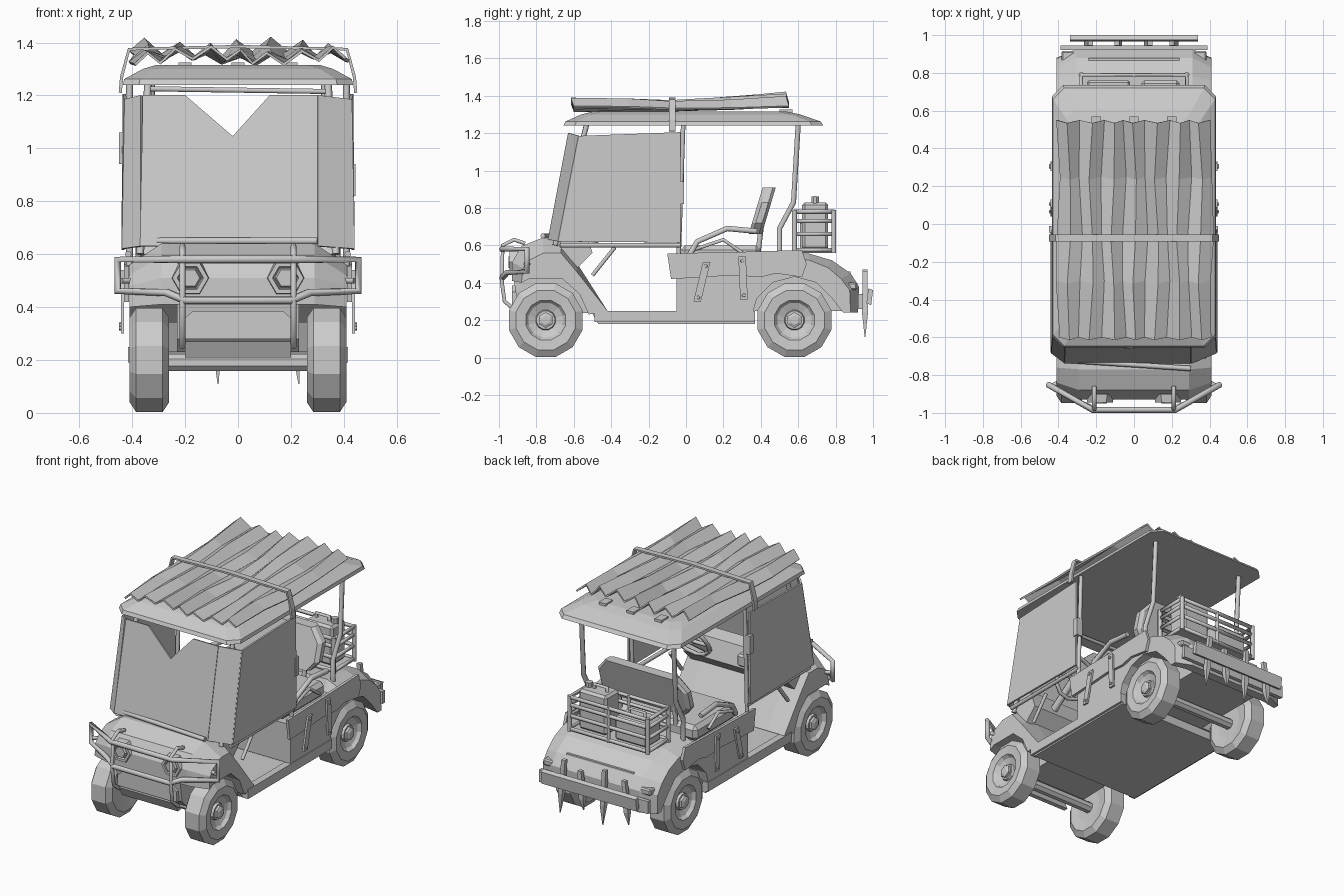
import bpy, bmesh, math
from math import sin, cos, pi
from mathutils import Vector

if "Cube" in bpy.data.objects:
    bpy.data.objects.remove(bpy.data.objects["Cube"])


def finish(name, bm, mirror=False, solid=0):
    bmesh.ops.recalc_face_normals(bm, faces=bm.faces)
    me = bpy.data.meshes.new(name)
    bm.to_mesh(me)
    bm.free()
    ob = bpy.data.objects.new(name, me)
    bpy.context.collection.objects.link(ob)
    if solid:
        m = ob.modifiers.new("thickness", 'SOLIDIFY')
        m.thickness, m.offset = solid, 0
    if mirror:
        ob.modifiers.new("mirror", 'MIRROR')
    return ob


def loft(name, secs, mirror=False, cap=True, close=True, solid=0):
    """Bridge point loops of equal length."""
    bm = bmesh.new()
    rings = [[bm.verts.new(p) for p in s] for s in secs]
    n = len(rings[0])
    for a, b in zip(rings, rings[1:]):
        for i in range(n if close else n - 1):
            j = (i + 1) % n
            bm.faces.new((a[i], a[j], b[j], b[i]))
    if cap:
        bm.faces.new(rings[0])
        bm.faces.new(rings[-1])
    return finish(name, bm, mirror, solid)


def prism(name, yz, x0, x1, mirror=False):
    return loft(name, [[(x, y, z) for y, z in yz] for x in (x0, x1)], mirror)


def plate(name, pts, t=0.012, mirror=False):
    bm = bmesh.new()
    bm.faces.new([bm.verts.new(p) for p in pts])
    return finish(name, bm, mirror, t)


def box(name, x0, x1, y0, y1, z0, z1, mirror=False, bevel=0):
    bm = bmesh.new()
    bmesh.ops.create_cube(bm, size=1)
    for v in bm.verts:
        v.co = ((x0 + x1) / 2 + v.co.x * (x1 - x0), (y0 + y1) / 2 + v.co.y * (y1 - y0),
                (z0 + z1) / 2 + v.co.z * (z1 - z0))
    if bevel:
        bmesh.ops.bevel(bm, geom=bm.edges[:], offset=bevel, segments=1, affect='EDGES')
    return finish(name, bm, mirror)


def tube(name, pts, r=0.014, closed=False, mirror=False):
    cu = bpy.data.curves.new(name, 'CURVE')
    cu.dimensions, cu.bevel_depth, cu.bevel_resolution, cu.use_fill_caps = '3D', r, 1, True
    sp = cu.splines.new('POLY')
    sp.points.add(len(pts) - 1)
    for p, c in zip(sp.points, pts):
        p.co = (*c, 1)
    sp.use_cyclic_u = closed
    tmp = bpy.data.objects.new(name + "_path", cu)
    bpy.context.collection.objects.link(tmp)
    bm = bmesh.new()
    me = bpy.data.meshes.new_from_object(tmp.evaluated_get(bpy.context.evaluated_depsgraph_get()))
    bm.from_mesh(me)
    bpy.data.objects.remove(tmp)
    return finish(name, bm, mirror)


def disc(axis, c, r, d, n):
    """Ring of n points around an axis, moved d along it."""
    out = []
    for i in range(n):
        a = 2 * pi * (i + .5) / n
        u, v = r * cos(a), r * sin(a)
        out.append({'x': (c[0] + d, c[1] + u, c[2] + v), 'y': (c[0] + v, c[1] + d, c[2] + u),
                    'z': (c[0] + u, c[1] + v, c[2] + d)}[axis])
    return out


def lathe(name, axis, c, prof, n, mirror=False):
    return loft(name, [disc(axis, c, r, d, n) for d, r in prof], mirror)


# wheels, hub nuts and axles
tyre = [(.27, .10), (.26, .165), (.285, .204), (.385, .204), (.41, .165), (.405, .11),
        (.385, .095), (.37, .055), (.385, .05)]
for tag, y in (("front", -.75), ("rear", .58)):
    lathe(tag + "_wheels", 'x', (0, y, .2), tyre, 12, True)
    lathe(tag + "_hub_nuts", 'x', (0, y, .2), [(.37, .042), (.40, .042), (.408, .025)], 6, True)
    lathe(tag + "_axle", 'x', (0, y, .19), [(-.3, .035), (.3, .035)], 8)

# floor pan with side sills
prism("floor", [(-.5, .235), (-.47, .18), (.37, .18), (.37, .235)], -.40, .40)
box("sills", .37, .415, -.49, .37, .19, .25, True)

# front cowl with wheel arches
inner = [(-.93, .41), (-.93, .51), (-.88, .595), (-.77, .64), (-.66, .63), (-.58, .5), (-.42, .25),
         (-.52, .23), (-.57, .34), (-.66, .42), (-.84, .42)]
outer = [(-.88, .40), (-.87, .48), (-.84, .52), (-.76, .56), (-.67, .56), (-.585, .46), (-.42, .25),
         (-.52, .23), (-.57, .34), (-.66, .42), (-.84, .42)]
loft("front_cowl", [[(x, y, z) for y, z in p] for x, p in
                    ((-.41, outer), (-.29, inner), (.29, inner), (.41, outer))])
prism("front_inner_box", [(-.9, .28), (-.92, .41), (-.6, .45), (-.5, .24), (-.85, .23)], -.23, .23)
loft("grille", [[(-.17, y, .385), (.17, y, .385), (.21, y, .35), (.21, y, .28), (-.21, y, .28), (-.21, y, .35)]
                for y in (-.9, -.93)])
prism("bash_plate", [(-.93, .27), (-.90, .21), (-.87, .21), (-.9, .27)], -.2, .2)
lathe("headlight_rims", 'y', (.18, 0, .51), [(-.90, .075), (-.945, .068), (-.945, .05), (-.93, .045)], 6, True)
lathe("headlight_lenses", 'y', (.18, 0, .51), [(-.92, .045), (-.95, .035)], 6, True)
tube("hood_rod", [(-.31, -.725, .65), (.3, -.765, .65)], .014)

# dashboard, cup tray and steering
prism("dashboard", [(-.68, .6), (-.63, .7), (-.54, .68), (-.5, .56), (-.58, .48)], -.37, .37)
box("cup_tray", -.3, -.08, -.54, -.4, .62, .7, bevel=.012)
for i, x in enumerate((-.24, -.14)):
    lathe("cup_%d" % i, 'z', (x, -.47, 0), [(.69, .035), (.715, .035)], 8)
hub = Vector((.2, -.33, .74))
u, v = Vector((1, 0, 0)), Vector((0, .5, .86))
ring = [hub + .13 * (u * cos(a * pi / 6) + v * sin(a * pi / 6)) for a in range(12)]
tube("steering_wheel", ring, .013, True)
tube("steering_spokes", [ring[0], hub, ring[6]], .012)
tube("steering_column", [hub, (.2, -.6, .55)], .025)
tube("dash_struts", [(.38, -.5, .44), (.38, -.38, .59)], .012, mirror=True)

# rear body with wheel arches
arch = [(.58 + .232 * cos(a * pi / 6), .2 + .232 * sin(a * pi / 6)) for a in range(1, 6)]
low = [(.36, .25), (-.05, .25)]
rin = [(-.05, .5), (.44, .5), (.47, .57), (.66, .555), (.78, .52), (.88, .45), (.925, .38), (.92, .24), (.86, .24)]
rout = [(-.05, .5), (.44, .5), (.47, .53), (.66, .52), (.76, .48), (.83, .42), (.875, .36), (.88, .24), (.84, .24)]
loft("rear_body", [[(x, y, z) for y, z in p + arch + low] for x, p in
                   ((-.41, rout), (-.31, rin), (.31, rin), (.41, rout))])
box("rear_inner_box", -.24, .24, .36, .88, .25, .46)
box("tail_lights", .31, .385, .86, .915, .36, .40, True, .008)

# bench seat, backrest, armrests
box("seat_cushion", -.35, .35, -.03, .4, .5, .6, bevel=.025)
back = [(-.27, .66), (-.32, .72), (-.32, .83), (-.25, .91), (.25, .91), (.32, .83), (.32, .72), (.27, .66)]
loft("seat_back", [[(x * s, .34 + o + (z - .66) * .3, z) for x, z in back]
                   for s, o in ((.93, -.005), (1, .015), (1, .05), (.93, .065))])
tube("back_brackets", [(.2, .38, .52), (.2, .41, .76)], .016, mirror=True)
tube("armrests", [(.37, .02, .55), (.37, .06, .62), (.37, .22, .69), (.37, .38, .675)], .017, mirror=True)
tube("armrest_stays", [(.37, .05, .58), (.37, .2, .63), (.37, .3, .56)], .011, mirror=True)

# side armour with bolted straps
prism("side_armour", [(-.1, .555), (-.08, .42), (.1, .43), (.25, .44), (.4, .43), (.48, .45), (.62, .43),
                      (.645, .5), (.62, .575), (.3, .565), (.05, .56)], .412, .43, True)
for i, (a, b) in enumerate((((.06, .3), (.11, .51)), ((.31, .31), (.3, .54)))):
    prism("armour_strap_%d" % i, [(a[0] - .02, a[1]), (a[0] + .02, a[1]), (b[0] + .02, b[1]), (b[0] - .02, b[1])],
          .43, .442, True)
    for k, t in enumerate((.1, .9)):
        lathe("strap_bolt_%d_%d" % (i, k), 'x', (0, a[0] + (b[0] - a[0]) * t, a[1] + (b[1] - a[1]) * t),
              [(.435, .011), (.45, .009)], 6, True)

# posts and roof rails
tube("front_posts", [(.37, -.70, .6), (.34, -.53, 1.25)], .015, mirror=True)
tube("middle_posts", [(.41, -.04, .52), (.41, -.015, 1.25)], .014, mirror=True)
tube("rear_posts", [(.33, .5, .55), (.33, .5, .69), (.33, .575, .83), (.33, .6, 1.25)], .016, mirror=True)
tube("roof_crossbar", [(-.33, -.54, 1.225), (.33, -.54, 1.215)], .011)
box("post_clamp_left", -.45, -.40, -.045, -.01, .94, 1.06)
box("post_clamp_right", .40, .445, -.045, -.01, .82, .94)
tube("panel_rails", [(.415, -.67, .6), (.415, -.03, .6)], .013, mirror=True)

# windscreen and side sheets
def py(z): return -.735 + (z - .62) * .19
plate("front_sheet", [(x, py(z), z) for x, z in ((-.37, .63), (.3, .63), (.3, 1.2), (.12, 1.2), (-.02, 1.045),
                                                (-.2, 1.2), (-.36, 1.2))])
for s, xi in ((-1, -.365), (1, .3)):
    tag = "left" if s < 0 else "right"
    plate(tag + "_corner_sheet", [(xi, py(.63), .63), (xi, py(1.2), 1.2), (s * .425, -.57, 1.185), (s * .435, -.68, .62)])
    plate(tag + "_side_sheet", [(s * .425, -.57, 1.185), (s * .43, -.03, 1.205), (s * .435, -.03, .615), (s * .435, -.68, .62)])

# roof canopy
def ring8(x, y0, y1, z, c):
    return [(-x + c, y0, z), (x - c, y0, z), (x, y0 + c, z), (x, y1 - c, z),
            (x - c, y1, z), (-x + c, y1, z), (-x, y1 - c, z), (-x, y0 + c, z)]
loft("roof", [ring8(.435, -.655, .735, 1.24, .06), ring8(.43, -.645, .72, 1.262, .06),
              ring8(.36, -.56, .61, 1.30, .05), ring8(.31, -.5, .54, 1.315, .05)])
for i, x in enumerate((-.2, 0, .2)):
    box("roof_bolt_%d" % i, x - .025, x + .025, .5, .57, 1.305, 1.325)

# corrugated sheet strapped on the roof
rows = ((-.6, 1.35, .022), (-.3, 1.35, .018), (-.07, 1.345, .014), (.25, 1.36, .018), (.55, 1.378, .026))
loft("corrugated_sheet", [[(-.40 + .81 * i / 14 + .012 * sin(7 * y + i), y - .015 * (i % 2),
                            z + a * (1 if i % 2 else -1) + .012 * sin(i * .7 + y * 3)) for i in range(15)]
                          for y, z, a in rows], cap=False, close=False, solid=.012)
belt = [(-.445, 1.21), (-.44, 1.27), (-.412, 1.375), (0, 1.385), (.412, 1.375), (.44, 1.27), (.445, 1.21)]
loft("roof_strap", [[(x, y, z) for x, z in belt] for y in (-.092, -.055)], cap=False, close=False, solid=.012)

# bull bar
tube("bull_bar", [(-.22, -.984, .58), (.22, -.984, .58), (.455, -.85, .58), (.455, -.85, .46), (.27, -.955, .455),
                  (.2, -.984, .425), (-.2, -.984, .425), (-.27, -.955, .455), (-.455, -.85, .46), (-.455, -.85, .58)],
     .016, True)
tube("bull_bar_uprights", [(.21, -.86, .61), (.21, -.92, .63), (.21, -.98, .6), (.21, -.984, .4), (.21, -.97, .3),
                           (.21, -.91, .25)], .012, mirror=True)
tube("bull_bar_stays", [(.4, -.84, .5), (.44, -.86, .5)], .012, mirror=True)

# rear plank bumper with stakes
prism("rear_plank", [(.965, .29), (.99, .28), (1, .36), (.975, .37)], -.34, .34)
prism("rear_backing_plank", [(.92, .26), (.945, .26), (.945, .34), (.92, .34)], -.39, .39)
for i, (x, lean, top, tip) in enumerate(((-.25, .02, .44, .16), (-.08, -.01, .47, .11), (.07, .015, .42, .17),
                                         (.22, -.02, .46, .11))):
    loft("stake_%d" % i, [[(x + l + a * w, .957 + b * w, z) for a, b in ((-1, -1), (1, -1), (1, 1), (-1, 1))]
                          for z, w, l in ((top, .013, lean), (.24, .016, 0), (tip, .002, -lean / 2))])

# cargo basket
for i, z in enumerate((.575, .66, .73, .78)):
    tube("basket_rail_%d" % i, [(-.28, .58, z), (.28, .58, z), (.28, .79, z), (-.28, .79, z)], .013, True)
for i, y in enumerate((.58, .79)):
    tube("basket_corners_%d" % i, [(.28, y, .56), (.28, y, .79)], .015, mirror=True)
    tube("basket_middle_%d" % i, [(0, y, .56), (0, y, .79)], .011)
box("basket_floor", -.28, .28, .58, .79, .56, .575)
box("fuel_can", .04, .24, .62, .76, .575, .83, bevel=.015)
tube("fuel_can_handle", [(.08, .69, .82), (.08, .69, .855), (.17, .69, .855), (.17, .69, .82)], .012)
lathe("fuel_can_cap", 'z', (.21, .69, 0), [(.82, .022), (.86, .022)], 8)
box("tool_box", -.25, -.02, .61, .76, .575, .73, bevel=.012)
tube("tool_box_handle", [(-.19, .69, .72), (-.19, .69, .765), (-.08, .69, .765), (-.08, .69, .72)], .01)
